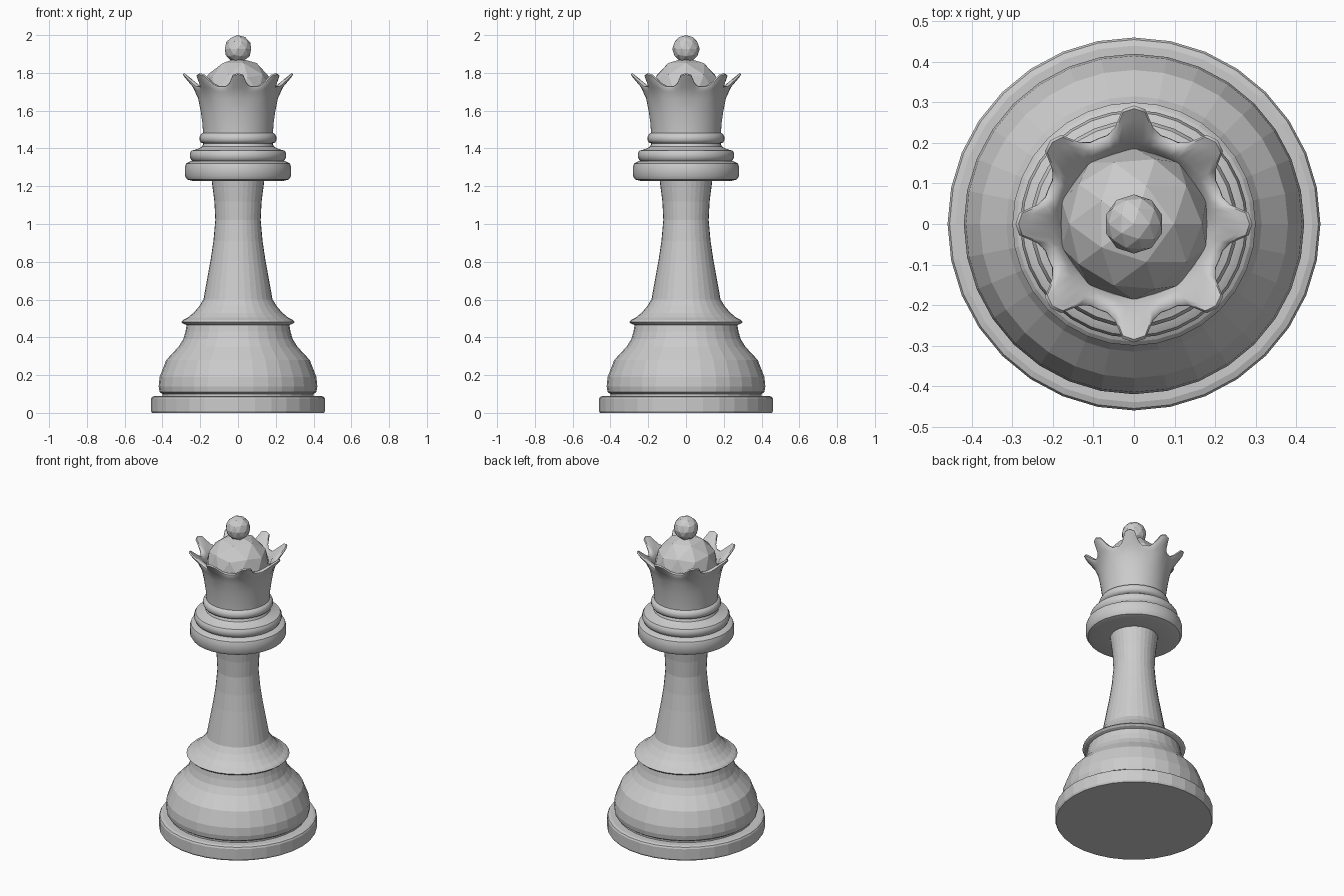
import bpy, bmesh
from math import sin, cos, pi, radians

cube = bpy.data.objects.get("Cube")
if cube:
    bpy.data.objects.remove(cube, do_unlink=True)

grey = bpy.data.materials.new("stone grey")
grey.use_nodes = True
grey.diffuse_color = (0.6, 0.6, 0.6, 1)
grey.node_tree.nodes["Principled BSDF"].inputs["Base Color"].default_value = (0.6, 0.6, 0.6, 1)


def finish(name, bm):
    bmesh.ops.recalc_face_normals(bm, faces=bm.faces[:])
    mesh = bpy.data.meshes.new(name)
    bm.to_mesh(mesh)
    bm.free()
    mesh.materials.append(grey)
    obj = bpy.data.objects.new(name, mesh)
    bpy.context.collection.objects.link(obj)
    return obj


def lathe(name, profile, segments=32, shape=None):
    """Spin (radius, height) points about z; shape may vary a point by angle."""
    bm = bmesh.new()
    rings = []
    for point in profile:
        ring = []
        for i in range(segments):
            a = 2 * pi * i / segments
            r, z = shape(point, a) if shape else point
            ring.append(bm.verts.new((r * cos(a), r * sin(a), z)))
        rings.append(ring)
    for low, high in zip(rings, rings[1:]):
        for i in range(segments):
            j = (i + 1) % segments
            bm.faces.new((low[i], low[j], high[j], high[i]))
    bm.faces.new(rings[0][::-1])
    bm.faces.new(rings[-1])
    return finish(name, bm)


def smooth(obj, angle):
    bpy.ops.object.select_all(action="DESELECT")
    obj.select_set(True)
    bpy.context.view_layer.objects.active = obj
    bpy.ops.object.shade_smooth_by_angle(angle=radians(angle))


def ball(name, radius, z):
    bm = bmesh.new()
    bmesh.ops.create_icosphere(bm, subdivisions=2, radius=radius)
    bmesh.ops.translate(bm, verts=bm.verts[:], vec=(0, 0, z))
    return finish(name, bm)


# Foot disc
lathe("foot", [(.455, 0), (.46, .01), (.46, .075), (.455, .085), (.44, .09), (.39, .09)])

# Bell-shaped body with its lip
lathe("body", [(.40, .085), (.40, .10), (.415, .11), (.42, .14), (.415, .19), (.38, .28),
               (.315, .35), (.29, .39), (.278, .43), (.272, .465), (.29, .472), (.30, .482),
               (.29, .492), (.265, .505), (.235, .53), (.205, .565), (.183, .60)])

# Tapered stem
lathe("stem", [(.183, .60), (.165, .70), (.145, .81), (.13, .91), (.12, 1.02),
               (.125, 1.12), (.14, 1.235)])

# Stacked collars
smooth(lathe("lower_collar", [(.13, 1.228), (.24, 1.228), (.27, 1.236), (.281, 1.255),
                              (.281, 1.30), (.275, 1.32), (.25, 1.333), (.20, 1.335)]), 40)
smooth(lathe("upper_collar", [(.235, 1.33), (.247, 1.338), (.255, 1.355), (.255, 1.375),
                              (.247, 1.388), (.215, 1.397), (.19, 1.41), (.182, 1.43)]), 40)
smooth(lathe("neck_ring", [(.18, 1.425), (.197, 1.432), (.204, 1.445), (.204, 1.46),
                           (.197, 1.475), (.18, 1.485)]), 40)


# Crown: eight rounded points flaring outwards
def crown_shape(point, angle):
    r, z, spread, lift = point
    turn = abs((angle / (pi / 4) + .5) % 1 - .5) * 45
    w = min(1, max(0, (15 - turn) / 12))
    w = w * w * (3 - 2 * w)
    return r + spread * w, z + lift * w


lathe("crown", [(.185, 1.475, 0, 0), (.188, 1.53, 0, 0), (.198, 1.60, 0, 0),
                (.209, 1.66, .002, .005), (.221, 1.70, .018, .025), (.229, 1.717, .052, .058),
                (.228, 1.727, .064, .065), (.219, 1.731, .066, .068), (.205, 1.729, .055, .05),
                (.192, 1.72, .012, .012), (.18, 1.69, 0, 0)], 64, crown_shape)
smooth(bpy.data.objects["crown"], 50)

# Faceted cap and finial
ball("crown_cap", .188, 1.692)
ball("finial", .073, 1.927)
